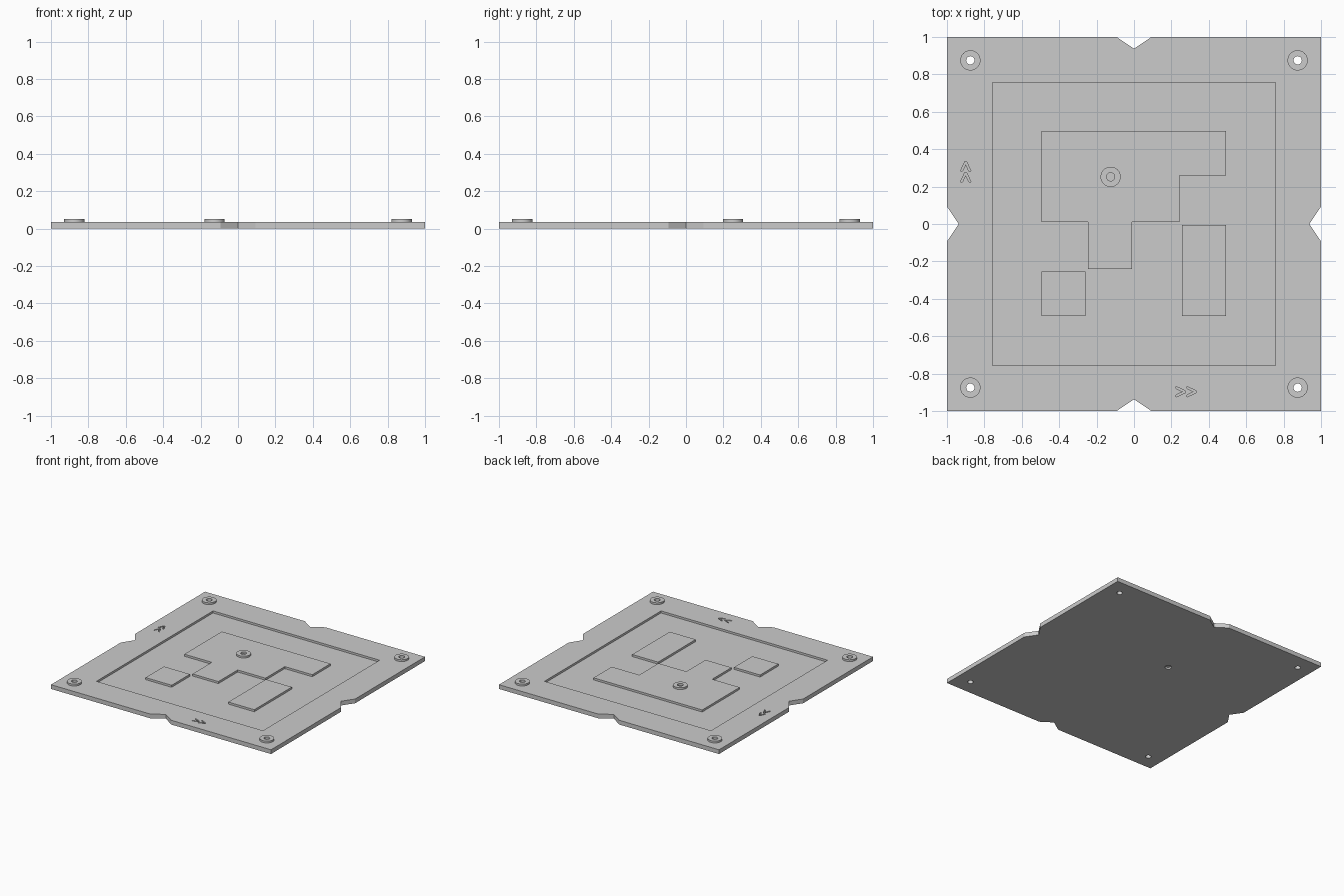
import bpy, bmesh, math

if "Cube" in bpy.data.objects:
    bpy.data.objects.remove(bpy.data.objects["Cube"])

TOP = 0.035      # plate surface
FLOOR = 0.018    # pocket floor
BOSS = 0.05      # top of the bosses


def prism(name, loops, z0, z1):
    """Extrude closed outlines from z0 to z1; inner outlines become holes."""
    bm = bmesh.new()
    edges = []
    for pts in loops:
        vs = [bm.verts.new((x, y, z0)) for x, y in pts]
        edges += [bm.edges.new((vs[i - 1], vs[i])) for i in range(len(vs))]
    bmesh.ops.triangle_fill(bm, edges=edges, use_beauty=True, normal=(0, 0, 1))
    ext = bmesh.ops.extrude_face_region(bm, geom=bm.faces[:], use_keep_orig=True)
    moved = [g for g in ext["geom"] if isinstance(g, bmesh.types.BMVert)]
    bmesh.ops.translate(bm, verts=moved, vec=(0, 0, z1 - z0))
    bmesh.ops.recalc_face_normals(bm, faces=bm.faces[:])
    me = bpy.data.meshes.new(name)
    bm.to_mesh(me)
    bm.free()
    ob = bpy.data.objects.new(name, me)
    bpy.context.collection.objects.link(ob)
    return ob


def combine(target, tool, operation):
    """Apply a boolean and remove the tool object."""
    tool.hide_render = True
    mod = target.modifiers.new("boolean", 'BOOLEAN')
    mod.operation, mod.solver, mod.object = operation, 'EXACT', tool
    bpy.context.view_layer.objects.active = target
    bpy.ops.object.modifier_apply(modifier=mod.name)
    bpy.data.objects.remove(tool)


def circle(cx, cy, r, n=32):
    return [(cx + r * math.cos(2 * math.pi * i / n),
             cy + r * math.sin(2 * math.pi * i / n)) for i in range(n)]


def rect(x0, y0, x1, y1):
    return [(x0, y0), (x1, y0), (x1, y1), (x0, y1)]


def turn(p, k):
    for _ in range(k):
        p = (-p[1], p[0])
    return p


# Plate outline: one notched side turned four times
side = [(-1, -1), (-0.093, -1), (0, -0.937), (0.093, -1)]
plate = prism("marker_plate", [[turn(p, k) for k in range(4) for p in side]], 0, TOP)

# Square pocket that leaves the raised pattern standing
big_island = [(-0.495, 0.497), (0.493, 0.497), (0.493, 0.26), (0.243, 0.26),
              (0.243, 0.01), (-0.01, 0.01), (-0.01, -0.24), (-0.245, -0.24),
              (-0.245, 0.01), (-0.495, 0.01)]
pocket = [rect(-0.757, -0.757, 0.757, 0.757), big_island,
          rect(-0.495, -0.493, -0.258, -0.255),
          rect(0.257, -0.493, 0.493, -0.005)]
combine(plate, prism("pocket_cutter", pocket, FLOOR, 0.1), 'DIFFERENCE')

# Engraved direction chevrons on the front and left margins
chevron = [(0, 0.028), (0, 0.017), (0.036, 0), (0, -0.017), (0, -0.028), (0.05, -0.005), (0.05, 0.005)]
for s in (0.225, 0.283):
    along_x = [(s + x, -0.897 + y) for x, y in chevron]
    along_y = [(-0.9 - y, s + x) for x, y in chevron]
    for outline in (along_x, along_y):
        combine(plate, prism("chevron_cutter", [outline], FLOOR, 0.1), 'DIFFERENCE')

# Round bosses: through holes at the corners, blind hole on the pattern
corners = [(sx * 0.875, sy * 0.875) for sx in (-1, 1) for sy in (-1, 1)]
centre = (-0.125, 0.252)
for c in corners + [centre]:
    combine(plate, prism("boss", [circle(*c, 0.054)], FLOOR + 0.005, BOSS), 'UNION')
for c in corners:
    combine(plate, prism("hole_cutter", [circle(*c, 0.022)], -0.1, 0.1), 'DIFFERENCE')
combine(plate, prism("blind_cutter", [circle(*centre, 0.022)], TOP, 0.1), 'DIFFERENCE')
combine(plate, prism("under_cutter", [circle(*centre, 0.026)], -0.1, 0.015), 'DIFFERENCE')

# Smooth only the round walls
bpy.ops.object.select_all(action='DESELECT')
plate.select_set(True)
bpy.context.view_layer.objects.active = plate
bpy.ops.object.shade_smooth_by_angle(angle=math.radians(30))
